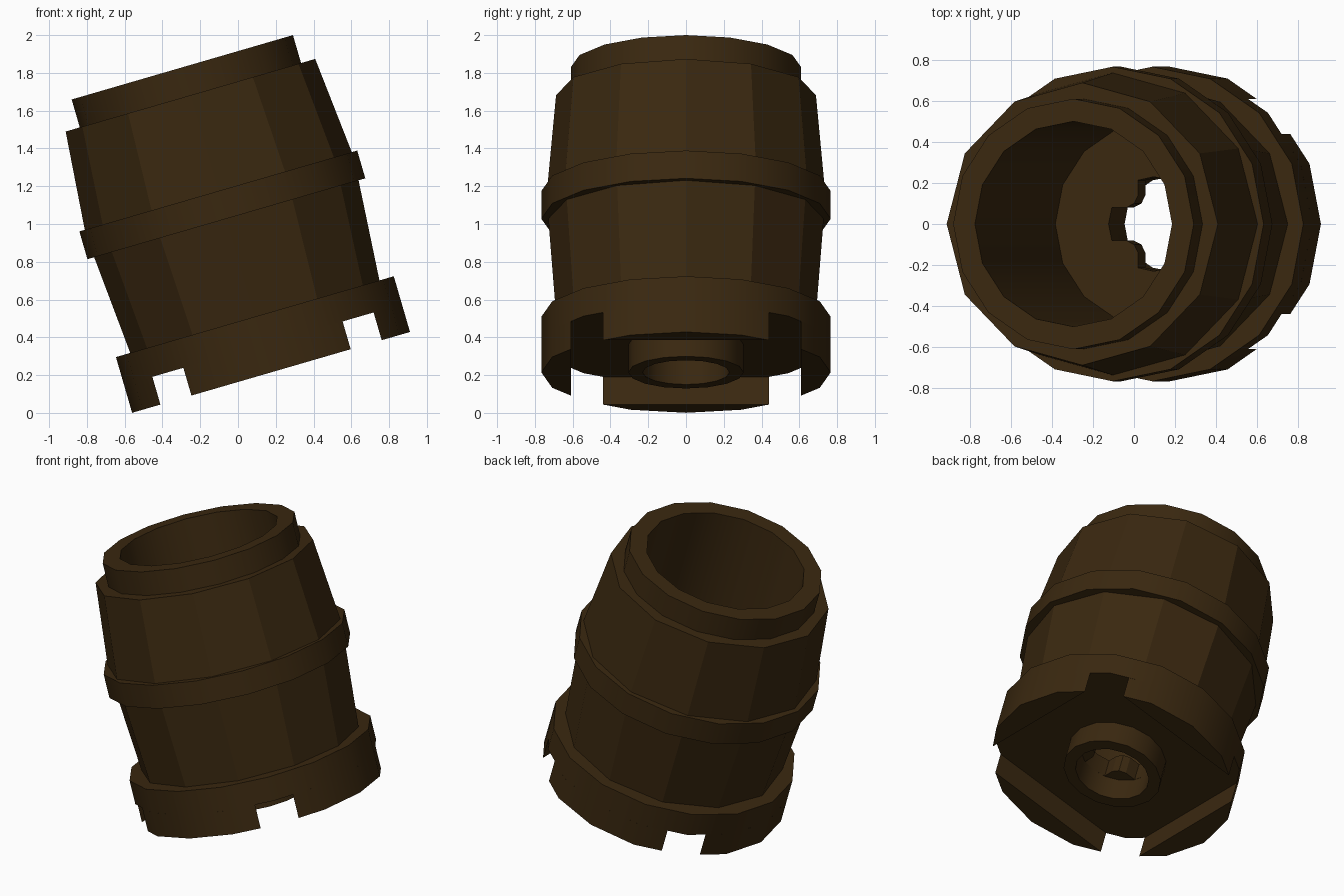
import bpy, bmesh
from math import cos, sin, pi, radians
from mathutils import Matrix, Vector

if "Cube" in bpy.data.objects:
    bpy.data.objects.remove(bpy.data.objects["Cube"])

# The whole barrel is modelled upright, then leaned toward -x
LEAN = Matrix.Translation((0.175, 0, 0.2145)) @ Matrix.Rotation(radians(-16.22), 4, 'Y')

brown = bpy.data.materials.new("dark_brown")
brown.diffuse_color = (0.042, 0.021, 0.005, 1)
brown.use_nodes = True
brown.node_tree.nodes["Principled BSDF"].inputs["Base Color"].default_value = brown.diffuse_color


def finish(name, bm, smooth=True):
    bmesh.ops.recalc_face_normals(bm, faces=bm.faces)
    bm.transform(LEAN)
    me = bpy.data.meshes.new(name)
    bm.to_mesh(me)
    bm.free()
    me.materials.append(brown)
    ob = bpy.data.objects.new(name, me)
    bpy.context.collection.objects.link(ob)
    if smooth:
        bpy.ops.object.select_all(action='DESELECT')
        ob.select_set(True)
        bpy.context.view_layer.objects.active = ob
        bpy.ops.object.shade_smooth_by_angle(angle=radians(25))
    return ob


def ring(name, profile, sides=16, smooth=True):
    """Revolve a closed (radius, height) profile."""
    bm = bmesh.new()
    loops = []
    for i in range(sides):
        a = 2 * pi * i / sides
        loops.append([bm.verts.new((r * cos(a), r * sin(a), z)) for r, z in profile])
    n = len(profile)
    for i in range(sides):
        p, q = loops[i], loops[(i + 1) % sides]
        for j in range(n):
            k = (j + 1) % n
            bm.faces.new((p[j], q[j], q[k], p[k]))
    return finish(name, bm, smooth)


def plate(name, outlines, z0, z1, smooth=True):
    """Extrude a flat shape; any outline after the first is a hole."""
    bm = bmesh.new()
    edges = []
    for pts in outlines:
        vs = [bm.verts.new((x, y, z0)) for x, y in pts]
        edges += [bm.edges.new((vs[i - 1], vs[i])) for i in range(len(vs))]
    bmesh.ops.triangle_fill(bm, edges=edges, use_beauty=True, normal=Vector((0, 0, 1)))
    out = bmesh.ops.extrude_face_region(bm, geom=bm.faces[:], use_keep_orig=True)
    top = [v for v in out["geom"] if isinstance(v, bmesh.types.BMVert)]
    bmesh.ops.translate(bm, verts=top, vec=(0, 0, z1 - z0))
    return finish(name, bm, smooth)


def turn(pts, a):
    return [(x * cos(a) - y * sin(a), x * sin(a) + y * cos(a)) for x, y in pts]


# Inner liner with open rim and base flange
ring("liner_and_base", [(0.5, 0.153), (0.766, 0.153), (0.766, 0.307),
                        (0.61, 0.307), (0.61, 1.682), (0.5, 1.682)])

# Twelve-sided bulging stave walls
ring("lower_staves", [(0.55, 0.25), (0.687, 0.25), (0.687, 0.307), (0.733, 0.9), (0.55, 0.9)], 12, False)
ring("upper_staves", [(0.55, 0.9), (0.737, 0.9), (0.737, 0.99), (0.688, 1.528), (0.55, 1.528)], 12, False)

# Middle hoop
ring("middle_hoop", [(0.55, 0.847), (0.766, 0.847), (0.766, 1.0), (0.55, 1.0)])

# Floor with cross-shaped hole
floor = [(0.5 * cos(pi * i / 8), 0.5 * sin(pi * i / 8)) for i in range(16)]
arm = [(0.10, -0.10), (0.14, -0.08), (0.213, -0.08), (0.23, 0), (0.213, 0.08), (0.14, 0.08)]
cross = [p for i in range(4) for p in turn(arm, i * pi / 2)]
plate("floor", [floor, cross], 0.153, 0.28)

# Socket tube below the floor
ring("socket_tube", [(0.23, 0), (0.305, 0), (0.305, 0.153), (0.23, 0.153)])

# Four feet cut by flat chords
foot = [(0.439, 0.61), (0.293, 0.708), (0, 0.766), (-0.293, 0.708), (-0.439, 0.61)]
for i in range(4):
    plate(f"foot_{i + 1}", [turn(foot, i * pi / 2)], 0, 0.153)
